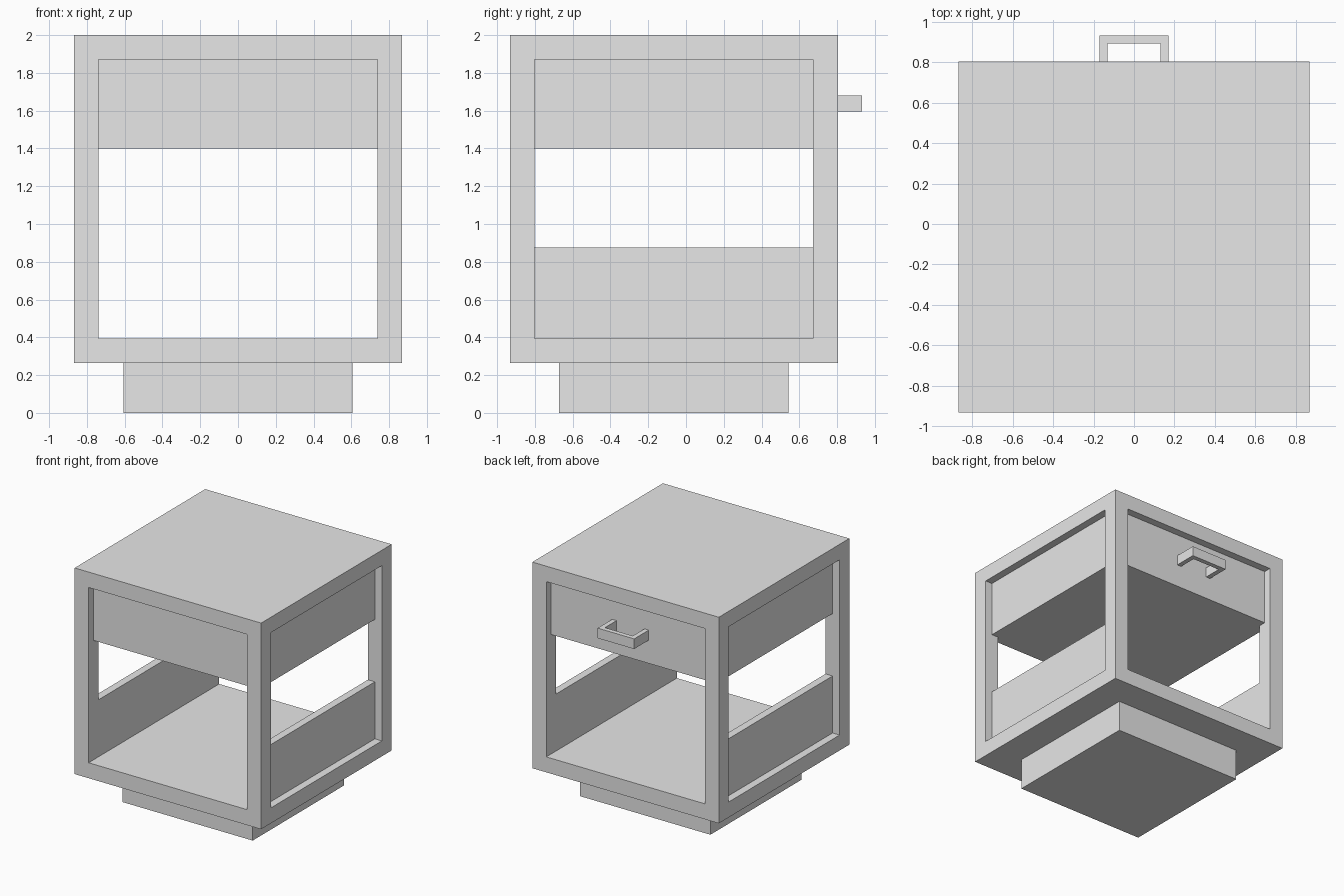
import bpy
import bmesh
from mathutils import Vector

if "Cube" in bpy.data.objects:
    bpy.data.objects.remove(bpy.data.objects["Cube"], do_unlink=True)

GREY = (0.8, 0.8, 0.8, 1.0)
grey = bpy.data.materials.new("light_grey")
grey.use_nodes = True
grey.diffuse_color = GREY
grey.node_tree.nodes["Principled BSDF"].inputs["Base Color"].default_value = GREY

HALF = 0.868            # half width of the square frame
BAR = 0.13              # frame bar thickness
RECESS = 0.065          # how far panels sit behind the frame
CY = -0.0645            # frame centre in y; the handle sticks out behind
BASE, TOP = 0.265, 2.0
INNER = HALF - BAR
PANEL = HALF - RECESS


def box(name, x, y, z):
    """Box from (min, max) ranges on each axis."""
    bm = bmesh.new()
    bmesh.ops.create_cube(bm, size=1)
    for v in bm.verts:
        v.co = Vector([r[0] if c < 0 else r[1] for c, r in zip(v.co, (x, y, z))])
    mesh = bpy.data.meshes.new(name)
    bm.to_mesh(mesh)
    bm.free()
    mesh.materials.append(grey)
    obj = bpy.data.objects.new(name, mesh)
    bpy.context.collection.objects.link(obj)
    return obj


def span(half, centre=0.0):
    return (centre - half, centre + half)


def side_range(side, near, far, centre=0.0):
    return tuple(sorted((centre + side * near, centre + side * far)))


# Plinth, bottom and top slabs
box("plinth", span(0.607), span(0.607, CY), (0, BASE))
box("bottom_slab", span(HALF), span(HALF, CY), (BASE, BASE + BAR))
box("top_slab", span(HALF), span(HALF, CY), (TOP - BAR, TOP))

# Corner posts
for sx, xname in ((1, "left"), (-1, "right")):
    for sy, yname in ((-1, "front"), (1, "back")):
        box(f"{yname}_{xname}_post", side_range(sx, INNER, HALF),
            side_range(sy, INNER, HALF, CY), (BASE + BAR, TOP - BAR))

# Recessed drawer box under the top
box("drawer", span(PANEL), span(PANEL, CY), (1.4, TOP - BAR))

# Low side boards of the open shelf
for sx, xname in ((1, "left"), (-1, "right")):
    box(f"{xname}_side_board", side_range(sx, INNER, PANEL),
        span(INNER, CY), (BASE + BAR, 0.875))

# Drawer handle: two prongs and a grip bar
grip_z = (1.595, 1.68)
for sx, xname in ((1, "left"), (-1, "right")):
    box(f"{xname}_handle_prong", side_range(sx, 0.13, 0.17),
        (CY + PANEL, 0.893), grip_z)
box("handle_grip", span(0.17), (0.893, 0.932), grip_z)
